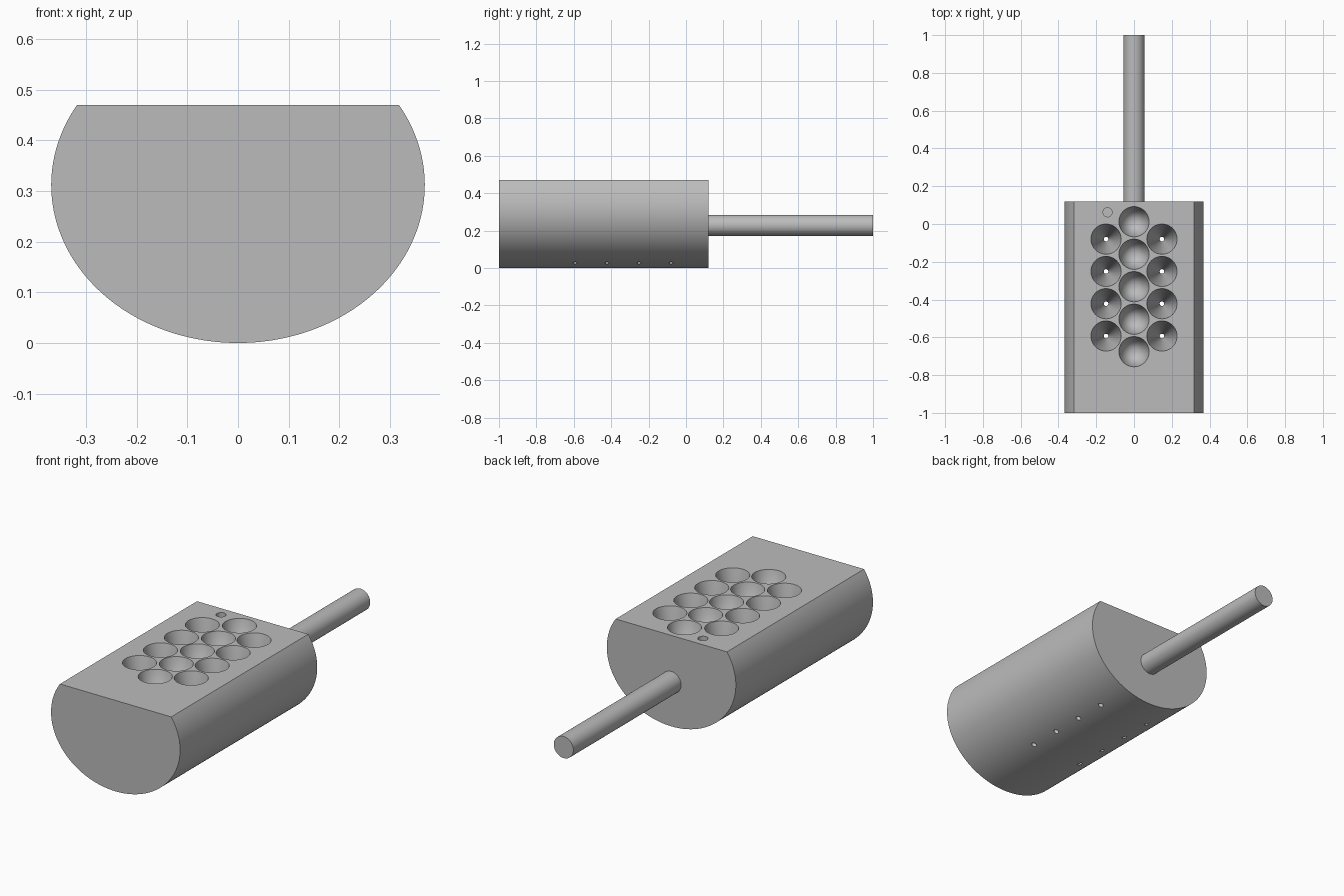
import bpy, bmesh
from math import sin, cos, pi, asin

if "Cube" in bpy.data.objects:
    bpy.data.objects.remove(bpy.data.objects["Cube"], do_unlink=True)

TOP = 0.47           # height of the flat deck
FRONT, BACK = -1.0, 0.12
RX, RZ = 0.369, 0.312  # half-width and half-height of the oval body

grey = bpy.data.materials.new("plain grey")
grey.use_nodes = True
colour = (0.5, 0.5, 0.5, 1)
grey.diffuse_color = colour
grey.node_tree.nodes["Principled BSDF"].inputs["Base Color"].default_value = colour


def make_object(name, bm):
    bmesh.ops.recalc_face_normals(bm, faces=bm.faces)
    mesh = bpy.data.meshes.new(name)
    bm.to_mesh(mesh)
    bm.free()
    mesh.materials.append(grey)
    obj = bpy.data.objects.new(name, mesh)
    bpy.context.collection.objects.link(obj)
    return obj


def activate(obj):
    bpy.ops.object.select_all(action="DESELECT")
    obj.select_set(True)
    bpy.context.view_layer.objects.active = obj


def smooth(obj):
    activate(obj)
    bpy.ops.object.shade_smooth_by_angle(angle=pi / 6)


def extrude_y(bm, outline, y0, y1):
    """Solid prism from an outline of (x, z) points."""
    face = bm.faces.new([bm.verts.new((x, y0, z)) for x, z in outline])
    out = bmesh.ops.extrude_face_region(bm, geom=[face])["geom"]
    moved = [v for v in out if isinstance(v, bmesh.types.BMVert)]
    bmesh.ops.translate(bm, verts=moved, vec=(0, y1 - y0, 0))


def turned(bm, x, y, profile, n=48):
    """Closed solid turned about an upright axis from (radius, z) points."""
    rings = []
    for r, z in profile:
        if r == 0:
            rings.append([bm.verts.new((x, y, z))] * n)
        else:
            rings.append([bm.verts.new((x + r * cos(2 * pi * i / n),
                                        y + r * sin(2 * pi * i / n), z))
                          for i in range(n)])
    bm.faces.new(rings[0])
    for a, b in zip(rings, rings[1:]):
        for i in range(n):
            j = (i + 1) % n
            quad = [a[i], a[j], b[j], b[i]]
            bm.faces.new(list(dict.fromkeys(quad)))
    if profile[-1][0] > 0:
        bm.faces.new(rings[-1])


# Oval body with a flat deck
start = asin((TOP - RZ) / RZ)
sweep = pi + 2 * start
steps = 96
outline = [(RX * cos(start - sweep * i / steps), RZ + RZ * sin(start - sweep * i / steps))
           for i in range(steps + 1)]
bm = bmesh.new()
extrude_y(bm, outline, FRONT, BACK)
body = make_object("body", bm)

# Cutter: conical cups, drained cups at the sides, and a small round socket
CUP, DRAIN, TIP, LIP = 0.08, 0.012, 0.11, TOP + 0.03
bm = bmesh.new()
for i in range(5):
    turned(bm, 0, 0.012 - 0.172 * i, [(CUP, LIP), (CUP, TOP), (0, TIP)])
drain_z = TIP + (TOP - TIP) * DRAIN / CUP
for side in (-1, 1):
    for i in range(4):
        turned(bm, side * 0.148, -0.08 - 0.171 * i,
               [(CUP, LIP), (CUP, TOP), (DRAIN, drain_z), (DRAIN, -0.05)])
turned(bm, -0.14, 0.062, [(0.024, LIP), (0.024, TOP - 0.15)], 32)
cutter = make_object("hole_cutter", bm)
cutter.hide_render = True

cut = body.modifiers.new("holes", "BOOLEAN")
cut.operation = "DIFFERENCE"
cut.solver = "EXACT"
cut.object = cutter
activate(body)
bpy.ops.object.modifier_apply(modifier=cut.name)
bpy.data.objects.remove(cutter, do_unlink=True)
smooth(body)

# Round handle rod at the back
rod = [(0.056 * cos(2 * pi * i / 48), 0.228 + 0.056 * sin(2 * pi * i / 48)) for i in range(48)]
bm = bmesh.new()
extrude_y(bm, rod, BACK - 0.01, 1.0)
smooth(make_object("handle", bm))
